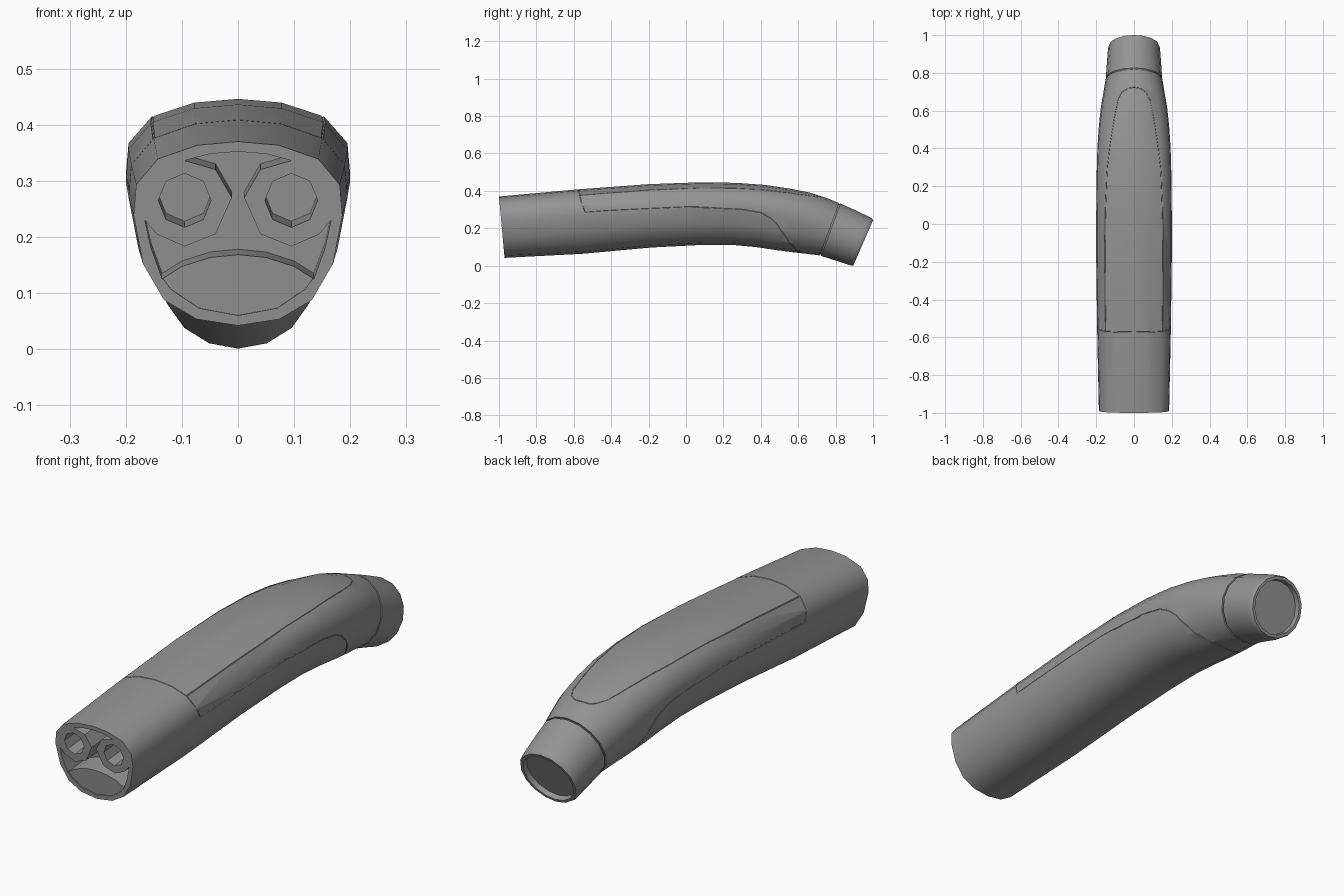
import bpy, bmesh, math
from mathutils import Vector
from mathutils.bvhtree import BVHTree

if "Cube" in bpy.data.objects:
    bpy.data.objects.remove(bpy.data.objects["Cube"])

# Right half of the handle cross-section (unit size), top to bottom
HALF = [(0, 1), (.39, .96), (.77, .81), (.975, .53), (1, .2),
        (.91, -.33), (.71, -.72), (.4, -.93), (0, -1)]
PROFILE = HALF + [(-x, z) for x, z in HALF[-2:0:-1]]


def ring(yt, zt, yb, zb, w, rnd=0.0, s=1.0):
    """Tilted section from its top and bottom points; rnd blends to an ellipse."""
    c = Vector((0, (yt + yb) / 2, (zt + zb) / 2))
    up = Vector((0, yt, zt)) - c
    pts = []
    for i, (u, v) in enumerate(PROFILE):
        a = math.tau * i / len(PROFILE)
        u += (math.sin(a) - u) * rnd
        v += (math.cos(a) - v) * rnd
        pts.append(c + Vector((u * w * s, 0, 0)) + up * (v * s))
    return pts


def finish(name, bm):
    bmesh.ops.recalc_face_normals(bm, faces=bm.faces)
    me = bpy.data.meshes.new(name)
    bm.to_mesh(me)
    bm.free()
    ob = bpy.data.objects.new(name, me)
    bpy.context.collection.objects.link(ob)
    return ob


def loft(name, rings):
    bm = bmesh.new()
    rows = [[bm.verts.new(p) for p in r] for r in rings]
    n = len(rows[0])
    for a, b in zip(rows, rows[1:]):
        for i in range(n):
            bm.faces.new((a[i], a[(i + 1) % n], b[(i + 1) % n], b[i]))
    bm.faces.new(rows[0])
    bm.faces.new(rows[-1])
    return finish(name, bm)


def select(ob):
    bpy.ops.object.select_all(action='DESELECT')
    ob.select_set(True)
    bpy.context.view_layer.objects.active = ob


def cut(ob, cutter):
    m = ob.modifiers.new("cut", 'BOOLEAN')
    m.operation = 'DIFFERENCE'
    m.solver = 'EXACT'
    m.object = cutter
    select(ob)
    bpy.ops.object.modifier_apply(modifier=m.name)
    bpy.data.objects.remove(cutter)


def prism(pts, depth):
    """Cutter drawn on the tilted front face and pushed inward."""
    inward = Vector((0, .325, .03)).normalized()
    bm = bmesh.new()
    base = [Vector((x, -1 + (.37 - z) * .03 / .325, z)) for x, z in pts]
    a = [bm.verts.new(p - inward * .02) for p in base]
    b = [bm.verts.new(p + inward * depth) for p in base]
    n = len(a)
    for i in range(n):
        bm.faces.new((a[i], a[(i + 1) % n], b[(i + 1) % n], b[i]))
    bm.faces.new(a)
    bm.faces.new(b)
    return finish("cutter", bm)


def mirrored(half):
    """Full outline from a right half whose first and last points lie on x = 0."""
    return half + [(-x, z) for x, z in half[-2:0:-1]]


def groove(half, tree, r=.0025):
    """Thin tube lying on the surface along a mirrored path ending on x = 0."""
    pts = [Vector(p) for p in half]
    pts += [Vector((-p.x, p.y, p.z)) for p in pts[-2::-1]]
    path = []
    for a, b in zip(pts, pts[1:]):
        k = max(1, round((b - a).length / .03))
        path += [tree.find_nearest(a.lerp(b, i / k))[0] for i in range(k)]
    path.append(tree.find_nearest(pts[-1])[0])
    cu = bpy.data.curves.new("groove", 'CURVE')
    cu.dimensions = '3D'
    cu.bevel_depth = r
    cu.bevel_resolution = 1
    cu.use_fill_caps = True
    sp = cu.splines.new('POLY')
    sp.points.add(len(path) - 1)
    for q, p in zip(sp.points, path):
        q.co = (*p, 1)
    ob = bpy.data.objects.new("groove", cu)
    bpy.context.collection.objects.link(ob)
    select(ob)
    bpy.ops.object.convert(target='MESH')
    return bpy.context.view_layer.objects.active


# Curved handle body
body = loft("handle_body", [
    ring(-1, .37, -.97, .042, .186),
    ring(-.58, .408, -.55, .064, .195),
    ring(-.2, .436, -.19, .097, .2),
    ring(.08, .446, .08, .111, .2),
    ring(.27, .443, .24, .112, .198, .05),
    ring(.42, .432, .37, .1, .194, .12),
    ring(.55, .413, .48, .084, .186, .25),
    ring(.66, .391, .57, .072, .175, .45),
    ring(.75, .363, .65, .063, .161, .75),
    ring(.818, .335, .715, .055, .15, 1)])
bm = bmesh.new()
bm.from_mesh(body.data)
tree = BVHTree.FromBMesh(bm)
bm.free()

# Panel seams: top panel, cross seam, lower side seam
seams = [
    [(.16, -.57, .387), (.155, 0, .42), (.143, .3, .417), (.118, .5, .405),
     (.1, .6, .39), (.087, .66, .38), (.065, .7, .377), (.035, .72, .375),
     (0, .724, .375)],
    [(.195, -.54, .285), (.193, -.56, .345), (.16, -.57, .387),
     (.08, -.572, .402), (0, -.573, .408)],
    [(.195, -.54, .285), (.2, -.4, .295), (.2, .03, .315), (.197, .3, .302),
     (.19, .4, .285), (.185, .45, .257), (.175, .49, .22), (.155, .535, .15),
     (.11, .575, .085), (.06, .6, .07), (0, .61, .066)]]
for s in seams:
    cut(body, groove(s, tree))

# Plug face: branching recess, lower insert and two octagonal sockets
cut(body, prism(mirrored([(0, .352), (.05, .348), (.095, .336), (.04, .32),
                          (.011, .27), (.04, .205), (.095, .183), (.145, .205),
                          (.166, .23), (.155, .18), (.135, .125), (.1, .147),
                          (.05, .163), (0, .168)]), .11))
cut(body, prism(mirrored([(0, .172), (.05, .167), (.1, .151), (.135, .128),
                          (.12, .107), (.07, .073), (0, .06)]), .004))
for side in (-1, 1):
    cut(body, prism([(side * .095 + .047 * math.sin(k * math.pi / 4),
                      .265 + .048 * math.cos(k * math.pi / 4))
                     for k in range(8)], .12))

# Angled neck with rounded lip and dished end
neck = loft("neck", [
    ring(.80, .342, .698, .06, .15, 1, .93),
    ring(.821, .334, .718, .054, .15, 1, .96),
    ring(.826, .332, .723, .052, .149, 1),
    ring(.90, .299, .793, .03, .144, 1),
    ring(.98, .261, .871, .004, .138, 1),
    ring(.996, .253, .886, -.001, .137, 1, .985),
    ring(1.003, .25, .892, -.005, .136, 1, .95),
    ring(1.003, .25, .892, -.005, .136, 1, .86),
    ring(.981, .258, .87, .003, .136, 1, .84)])

# Dark grey plastic
grey = bpy.data.materials.new("dark_grey")
grey.diffuse_color = (.3, .3, .3, 1)
grey.use_nodes = True
grey.node_tree.nodes["Principled BSDF"].inputs["Base Color"].default_value = grey.diffuse_color
for ob in (body, neck):
    ob.data.materials.clear()
    ob.data.materials.append(grey)
    select(ob)
    bpy.ops.object.shade_smooth_by_angle(angle=math.radians(42))
